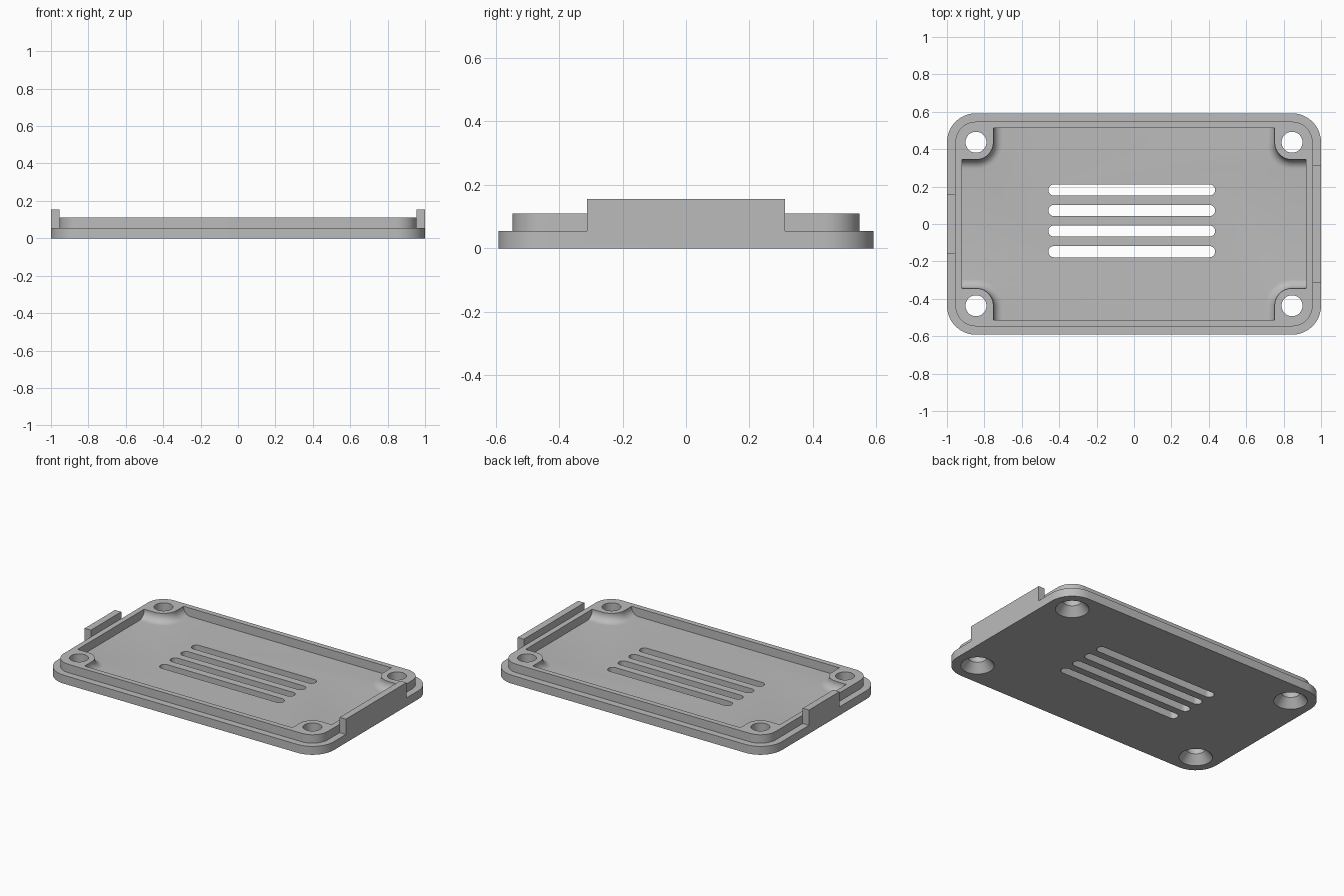
import bpy
from math import sin, cos, pi, radians

cube = bpy.data.objects.get("Cube")
if cube:
    bpy.data.objects.remove(cube, do_unlink=True)

grey = bpy.data.materials.new("matte grey")
grey.use_nodes = True
colour = (0.5, 0.5, 0.5, 1)
grey.diffuse_color = colour
grey.node_tree.nodes["Principled BSDF"].inputs["Base Color"].default_value = colour

CX, CY = 0.845, 0.437               # screw centres, shared by all corner arcs
FLOOR, RIM, TAB_TOP = 0.055, 0.11, 0.155


def loft(name, rings):
    """Closed solid through rings of equal point count: [(outline, z), ...]"""
    n = len(rings[0][0])
    verts = [(x, y, z) for outline, z in rings for x, y in outline]
    faces = [tuple(reversed(range(n))), tuple(range(len(verts) - n, len(verts)))]
    for k in range(len(rings) - 1):
        for i in range(n):
            a, b = k * n + i, k * n + (i + 1) % n
            faces.append((a, b, b + n, a + n))
    mesh = bpy.data.meshes.new(name)
    mesh.from_pydata(verts, [], faces)
    mesh.materials.append(grey)
    obj = bpy.data.objects.new(name, mesh)
    bpy.context.collection.objects.link(obj)
    return obj


def arc(cx, cy, r, start, end, steps=12):
    return [(cx + r * cos(radians(start + (end - start) * i / steps)),
             cy + r * sin(radians(start + (end - start) * i / steps)))
            for i in range(steps + 1)]


def rounded(hx, hy, r, steps=12):
    pts = []
    for k, (sx, sy) in enumerate([(1, 1), (-1, 1), (-1, -1), (1, -1)]):
        pts += arc(sx * (hx - r), sy * (hy - r), r, 90 * k, 90 * k + 90, steps)
    return pts


def prism(name, outline, z0, z1):
    return loft(name, [(outline, z0), (outline, z1)])


def combine(target, tool, operation):
    mod = target.modifiers.new(operation, "BOOLEAN")
    mod.operation, mod.solver, mod.object = operation, "EXACT", tool
    bpy.context.view_layer.objects.active = target
    bpy.ops.object.modifier_apply(modifier=mod.name)
    bpy.data.objects.remove(tool, do_unlink=True)


# Base plate with the raised lip and the hollow inside it
lid = prism("vented_lid", rounded(1, 0.592, 0.155), 0, FLOOR)
lip = prism("lip", rounded(0.955, 0.547, 0.11), 0.03, RIM)
combine(lid, lip, "UNION")
combine(lid, prism("hollow", rounded(0.92, 0.512, 0.075), FLOOR, 0.3), "DIFFERENCE")


# Screw bosses with a concave fillet running into the floor
def boss_outline(r, sx, sy):
    pts = arc(CX, CY, 0.09, 0, 90) + [(CX - r, CY + 0.09)]
    pts += arc(CX, CY, r, 180, 270) + [(CX + 0.09, CY - r)]
    pts = [(sx * x, sy * y) for x, y in pts]
    return pts if sx * sy > 0 else pts[::-1]


FILLET = 0.05
for sx in (1, -1):
    for sy in (1, -1):
        profile = [(FILLET, 0.03)]
        for i in range(9):
            a = pi / 2 * i / 8
            profile.append((FILLET * (1 - sin(a)), FLOOR + FILLET * (1 - cos(a))))
        profile.append((0, RIM))
        boss = loft("boss", [(boss_outline(0.093 + w, sx, sy), z) for w, z in profile])
        combine(lid, boss, "UNION")

# Upright tabs: short on the right side, long on the left side
for sx, half in ((-1, 0.157), (1, 0.313)):
    outline = [(sx * 0.9775 + dx * 0.0225, dy * half)
               for dx, dy in [(-1, -1), (1, -1), (1, 1), (-1, 1)]]
    combine(lid, prism("tab", outline, 0.02, TAB_TOP), "UNION")

# Countersunk screw holes
for sx in (1, -1):
    for sy in (1, -1):
        rings = [(arc(sx * CX, sy * CY, r, 0, 352.5, 47), z)
                 for r, z in [(0.108, -0.01), (0.056, 0.055), (0.056, 0.2)]]
        combine(lid, loft("screw_hole", rings), "DIFFERENCE")

# Vent slots
for i in range(4):
    outline = [(x - 0.012, y + 0.017 + 0.11 * (i - 1.5))
               for x, y in arc(0.416, 0, 0.03, -90, 90) + arc(-0.416, 0, 0.03, 90, 270)]
    combine(lid, prism("vent_slot", outline, -0.1, 0.3), "DIFFERENCE")

bpy.ops.object.select_all(action="DESELECT")
lid.select_set(True)
bpy.context.view_layer.objects.active = lid
bpy.ops.object.shade_smooth_by_angle(angle=radians(30))
